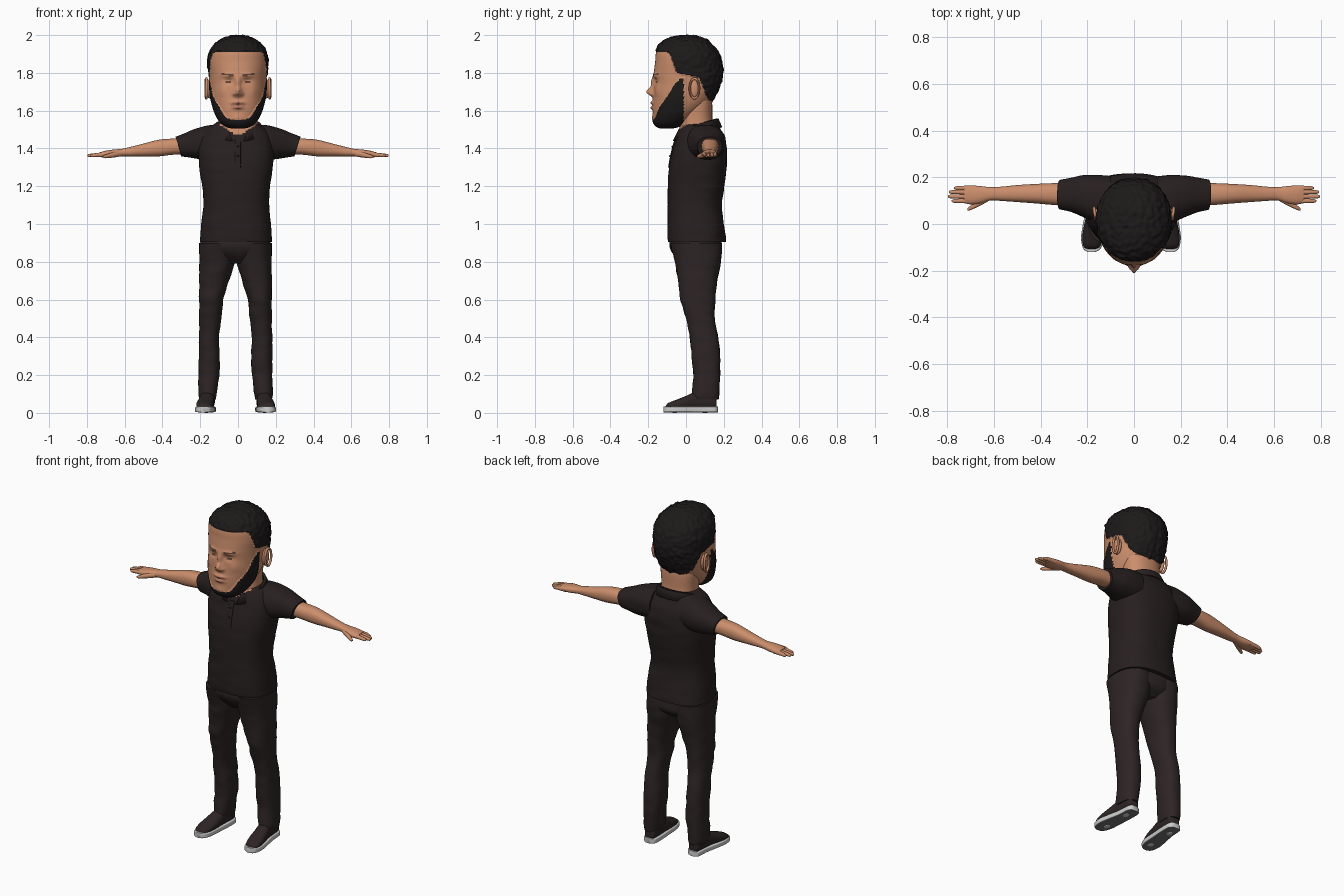
import bpy, bmesh, math
from mathutils import Vector, noise

cube = bpy.data.objects.get("Cube")
if cube:
    bpy.data.objects.remove(cube, do_unlink=True)


def material(name, *rgb):
    m = bpy.data.materials.new(name)
    m.use_nodes = True
    m.diffuse_color = (*rgb, 1)
    m.node_tree.nodes["Principled BSDF"].inputs["Base Color"].default_value = (*rgb, 1)
    return m


skin = material("skin", .60, .27, .15)
lip = material("lip", .46, .19, .12)
brow = material("brow_brown", .12, .055, .035)
hair = material("hair_black", .012, .010, .010)
shirt = material("shirt_black", .021, .014, .014)
denim = material("trouser_black", .027, .018, .018)
rubber = material("sole_white", .60, .60, .60)
tread = material("tread_grey", .16, .16, .16)


def finish(name, bm, mats, rule=None, angle=50):
    """Turn a bmesh into a smooth object, colouring faces by a rule."""
    bmesh.ops.recalc_face_normals(bm, faces=bm.faces)
    if rule:
        for f in bm.faces:
            f.material_index = rule(f.calc_center_median(), f.normal)
    me = bpy.data.meshes.new(name)
    bm.to_mesh(me)
    bm.free()
    for m in mats:
        me.materials.append(m)
    ob = bpy.data.objects.new(name, me)
    bpy.context.collection.objects.link(ob)
    bpy.ops.object.select_all(action='DESELECT')
    ob.select_set(True)
    bpy.context.view_layer.objects.active = ob
    bpy.ops.object.shade_smooth_by_angle(angle=math.radians(angle))
    return ob


def spline(rows, sub):
    """Catmull-Rom interpolation through rows of numbers."""
    out = []
    for i in range(len(rows) - 1):
        quad = [rows[max(i - 1, 0)], rows[i], rows[i + 1], rows[min(i + 2, len(rows) - 1)]]
        for k in range(sub):
            t = k / sub
            out.append([b + t / 2 * (c - a + t * (2*a - 5*b + 4*c - d + t * (3*(b - c) + d - a)))
                        for a, b, c, d in zip(*quad)])
    return out + [list(rows[-1])]


AXES = {"x": lambda t, u, v: (t, u, v), "y": lambda t, u, v: (u, t, v), "z": lambda t, u, v: (u, v, t)}


def loft(name, axis, rows, mats, n=32, sub=5, power=2.3, warp=None, rule=None):
    """Skin superellipse rings; each row is (along, u min, u max, v min, v max)."""
    bm = bmesh.new()
    rings = []
    for t, u0, u1, v0, v1 in spline(rows, sub):
        ring = []
        for k in range(n):
            a = math.tau * (k + .5) / n
            c, s = (math.copysign(abs(w) ** (2 / power), w) for w in (math.cos(a), math.sin(a)))
            p = Vector(AXES[axis](t, (u0 + u1 + (u1 - u0) * c) / 2, (v0 + v1 + (v1 - v0) * s) / 2))
            ring.append(bm.verts.new(warp(p) if warp else p))
        rings.append(ring)
    for r, q in zip(rings, rings[1:]):
        for k in range(n):
            bm.faces.new((r[k], r[k - 1], q[k - 1], q[k]))
    bm.faces.new(rings[0])
    bm.faces.new(rings[-1])
    return finish(name, bm, mats, rule)


def ball(name, loc, size, mat):
    bm = bmesh.new()
    bmesh.ops.create_uvsphere(bm, u_segments=24, v_segments=16, radius=1)
    for v in bm.verts:
        v.co = Vector(a * b for a, b in zip(v.co, size)) + Vector(loc)
    return finish(name, bm, [mat])


def along(points, t):
    """Piecewise linear lookup."""
    for (a, p), (b, q) in zip(points, points[1:]):
        if t <= b:
            return p + (q - p) * max(0, (t - a) / (b - a))
    return points[-1][1]


def creased(p, amount=.003):
    w = noise.noise(Vector((p.x * 9, p.y * 9, p.z * 22)))
    return p + Vector((amount * w, amount * w, 0))


# Head: one fine loft with sculpted face, hair and beard
HAIRLINE = [(-.10, 1.91), (-.085, 1.90), (-.05, 1.80), (.07, 1.775), (.11, 1.67), (.14, 1.645)]
BEARD = [(-.19, 1.545), (-.165, 1.56), (-.14, 1.62), (-.095, 1.68), (-.06, 1.74), (-.03, 1.77)]
# (x, z, x spread, z spread, push): nose, nostrils, brows, eyes, lips, chin, cheeks
FEATURES = [(0, 1.70, .017, .022, -.040), (0, 1.75, .013, .03, -.018), (.02, 1.688, .009, .010, -.014),
            (.05, 1.787, .035, .012, -.008), (.05, 1.755, .022, .014, .014), (.053, 1.752, .016, .007, -.007),
            (0, 1.642, .032, .009, -.014), (0, 1.616, .028, .009, -.013), (0, 1.56, .035, .02, -.006),
            (.085, 1.705, .025, .03, -.006)]


def is_hair(p):
    return p.z > along(HAIRLINE, p.y)


def is_beard(p):
    return p.y < -.012 and p.z < along(BEARD, p.y)


def sculpt(p):
    if is_hair(p):
        out = Vector((p.x, p.y - .02, p.z - 1.8)).normalized()
        return p + out * (.004 + .007 * noise.noise(p * 48))
    if is_beard(p):
        return p + Vector((p.x, p.y, 0)).normalized() * .004
    if p.y < -.04:
        front = min(1, (-.04 - p.y) / .06)
        for x, z, sx, sz, push in FEATURES:
            p.y += front * push * math.exp(-((abs(p.x) - x) / sx) ** 2 - ((p.z - z) / sz) ** 2)
    return p


def head_colour(c, nrm):
    x = abs(c.x)
    if is_hair(c) or is_beard(c):
        return 1
    if c.y < -.08:
        if abs(c.z - 1.79 - .1 * (x - .05)) < .005 and .025 < x < .085:
            return 2
        if ((x - .053) / .02) ** 2 + ((c.z - 1.752) / .0045) ** 2 < 1:
            return 2
        if (x / .04) ** 2 + ((c.z - 1.628) / .02) ** 2 < 1:
            return 3
    return 0


HEAD = [(1.505, .03, -.13, -.07), (1.515, .065, -.155, -.03), (1.54, .095, -.172, .01), (1.58, .118, -.175, .06),
        (1.63, .135, -.176, .12), (1.68, .146, -.173, .152), (1.74, .15, -.17, .18), (1.80, .153, -.17, .193),
        (1.86, .157, -.163, .187), (1.91, .148, -.158, .168), (1.95, .122, -.138, .135), (1.98, .08, -.095, .095),
        (1.994, .035, -.03, .05), (1.996, .004, .005, .012)]
loft("head", "z", [(z, -w, w, f, b) for z, w, f, b in HEAD], [skin, hair, brow, lip],
     n=160, sub=10, power=2.2, warp=sculpt, rule=head_colour)
loft("neck", "z", [(1.44, -.11, .11, -.035, .15), (1.5, -.107, .107, -.035, .148), (1.56, -.105, .105, -.03, .14),
                   (1.65, -.11, .11, -.02, .138), (1.72, -.1, .1, 0, .12)], [skin])

# Polo shirt body, with the open neck showing skin
TORSO = [(.905, .192, -.095, .213), (.93, .19, -.097, .21), (1.0, .184, -.098, .2), (1.1, .174, -.097, .19),
         (1.2, .18, -.097, .203), (1.3, .195, -.09, .215), (1.38, .2, -.075, .217), (1.45, .19, -.055, .208),
         (1.5, .16, -.038, .185), (1.53, .115, -.022, .165), (1.545, .09, -.005, .15)]
MID = -.01
loft("shirt_body", "z", [(z, MID - w, MID + w, f, b) for z, w, f, b in TORSO], [shirt, skin], n=72, sub=7, power=2.5,
     warp=creased, rule=lambda c, nrm: int(c.y < 0 and c.z > 1.465 + .6 * abs(c.x)))
loft("placket", "z", [(z, -.017, .015, f - .005, f + .03) for z, w, f, b in TORSO[5:8]], [shirt], power=6)
for z, y in ((1.36, -.085), (1.41, -.073)):
    ball("shirt_button", (0, y, z), (.005, .004, .005), hair)

# Fold-over collar, high at the back and pointed at the front
bm = bmesh.new()
rows = []
for i in range(49):
    row = []
    for start, grow, drop in ((32, 0, 0), (28, .014, 0), (12, .034, .045)):
        a = math.radians(start + (360 - 2 * start) * i / 48)
        f = (1 + math.cos(a)) / 2
        row.append(bm.verts.new(((.108 + grow) * math.sin(a), .06 - (.098 + grow) * math.cos(a),
                                 1.558 - .06 * f - drop - .3 * drop * f ** 4)))
    rows.append(row)
for r, q in zip(rows, rows[1:]):
    for k in range(2):
        bm.faces.new((r[k], r[k + 1], q[k + 1], q[k]))
mod = finish("collar", bm, [shirt]).modifiers.new("thickness", 'SOLIDIFY')
mod.thickness = .008

# Trouser seat joining both legs
loft("trouser_seat", "z", [(.79, -.10, .08, -.02, .14), (.83, -.175, .155, -.06, .183),
                           (.88, -.198, .172, -.088, .19), (.93, -.195, .17, -.085, .188)],
     [denim], n=48, warp=creased)

LEG = [(.07, .104, .193, .035, .17), (.1, .1, .196, .03, .176), (.2, .086, .196, .04, .18), (.3, .084, .195, .03, .18),
       (.4, .088, .194, .02, .17), (.5, .075, .191, 0, .152), (.6, .064, .192, -.03, .155), (.7, .035, .192, -.042, .166),
       (.8, .004, .192, -.06, .185), (.9, 0, .193, -.085, .19)]
SOLE = [(-.12, .152, .185), (-.105, .13, .205), (-.06, .114, .214), (0, .11, .206), (.08, .105, .19),
        (.14, .105, .186), (.16, .112, .18), (.17, .13, .165)]
UPPER = [(-.108, .15, .186, .035), (-.095, .132, .204, .052), (-.05, .118, .208, .07), (0, .114, .2, .09),
         (.05, .112, .19, .11), (.14, .11, .182, .11), (.162, .122, .172, .08)]
ARM = [(.27, .08, .175, 1.37, 1.455), (.35, .082, .175, 1.366, 1.452), (.42, .088, .172, 1.358, 1.446),
       (.5, .094, .167, 1.358, 1.426), (.57, .099, .16, 1.358, 1.408), (.615, .101, .158, 1.358, 1.398),
       (.66, .088, .163, 1.352, 1.394), (.7, .084, .165, 1.352, 1.388), (.73, .09, .162, 1.354, 1.38)]
SLEEVE = [(.1, .0, .205, 1.34, 1.525), (.16, .005, .21, 1.34, 1.522), (.22, .03, .208, 1.345, 1.505),
          (.27, .05, .198, 1.352, 1.482), (.318, .06, .19, 1.358, 1.462)]

for side, s in (("left", 1), ("right", -1)):
    def mirror(p):
        return Vector((p.x * s, p.y, p.z))

    def lower(p):
        return Vector((p.x * s - .013, p.y, p.z))

    def slant(p):
        return mirror(p + Vector((.3 * (p.z - 1.42) * max(0, (p.x - .2) / .12), 0, 0)))

    # Legs and shoes
    loft(side + "_trouser_leg", "z", LEG, [denim], n=40, sub=7, warp=lambda p: creased(lower(p), .004))
    loft(side + "_shoe_upper", "y", [(y, a, b, .015, t) for y, a, b, t in UPPER], [denim], warp=lower)
    loft(side + "_shoe_sole", "y", [(y, a, b, .003, .034) for y, a, b in SOLE], [rubber, tread], n=40, power=6,
         warp=lower, rule=lambda c, nrm: int(nrm.z < -.8))
    for y in (-.06, .1):
        ball(side + "_sole_spot", lower(Vector((.155, y, .004))), (.016, .022, .004), rubber)

    # Sleeve and arm
    loft(side + "_sleeve", "x", SLEEVE, [shirt], n=40, sub=7, warp=lambda p: creased(slant(p)))
    loft(side + "_arm", "x", ARM, [skin], warp=mirror)

    # Fingers and thumb
    for finger, y, tip in (("index", .099, .782), ("middle", .118, .798), ("ring", .137, .793), ("little", .154, .772)):
        loft(f"{side}_{finger}_finger", "x",
             [(.69, y - .011, y + .011, 1.355, 1.382), (.74, y - .01, y + .01, 1.355, 1.377),
              (tip - .01, y - .008, y + .008, 1.354, 1.371), (tip, y - .003, y + .003, 1.359, 1.366)],
             [skin], n=12, warp=mirror)
    loft(side + "_thumb", "x", [(.62, .1, .135, 1.358, 1.388), (.66, .078, .108, 1.352, 1.38),
                                (.7, .06, .08, 1.348, 1.368), (.715, .058, .068, 1.352, 1.36)],
         [skin], n=14, warp=mirror)

    # Ear with a raised rim
    ball(side + "_ear", (s * .152, .042, 1.715), (.016, .028, .05), skin)
    bm = bmesh.new()
    bmesh.ops.create_circle(bm, segments=28, radius=1)
    ring = [v.co.copy() for v in bm.verts]
    bm.clear()
    tube = [[bm.verts.new((s * (.163 + .1 * (.05 + .03 * p.x) + .007 * math.cos(b)),
                           .045 + p.x * (.025 + .006 * math.sin(b)), 1.718 + p.y * (.052 + .007 * math.sin(b))))
             for b in (math.tau * k / 8 for k in range(8))] for p in ring]
    for i, r in enumerate(tube):
        for k in range(8):
            bm.faces.new((r[k], r[k - 1], tube[i - 1][k - 1], tube[i - 1][k]))
    finish(side + "_ear_rim", bm, [skin])
